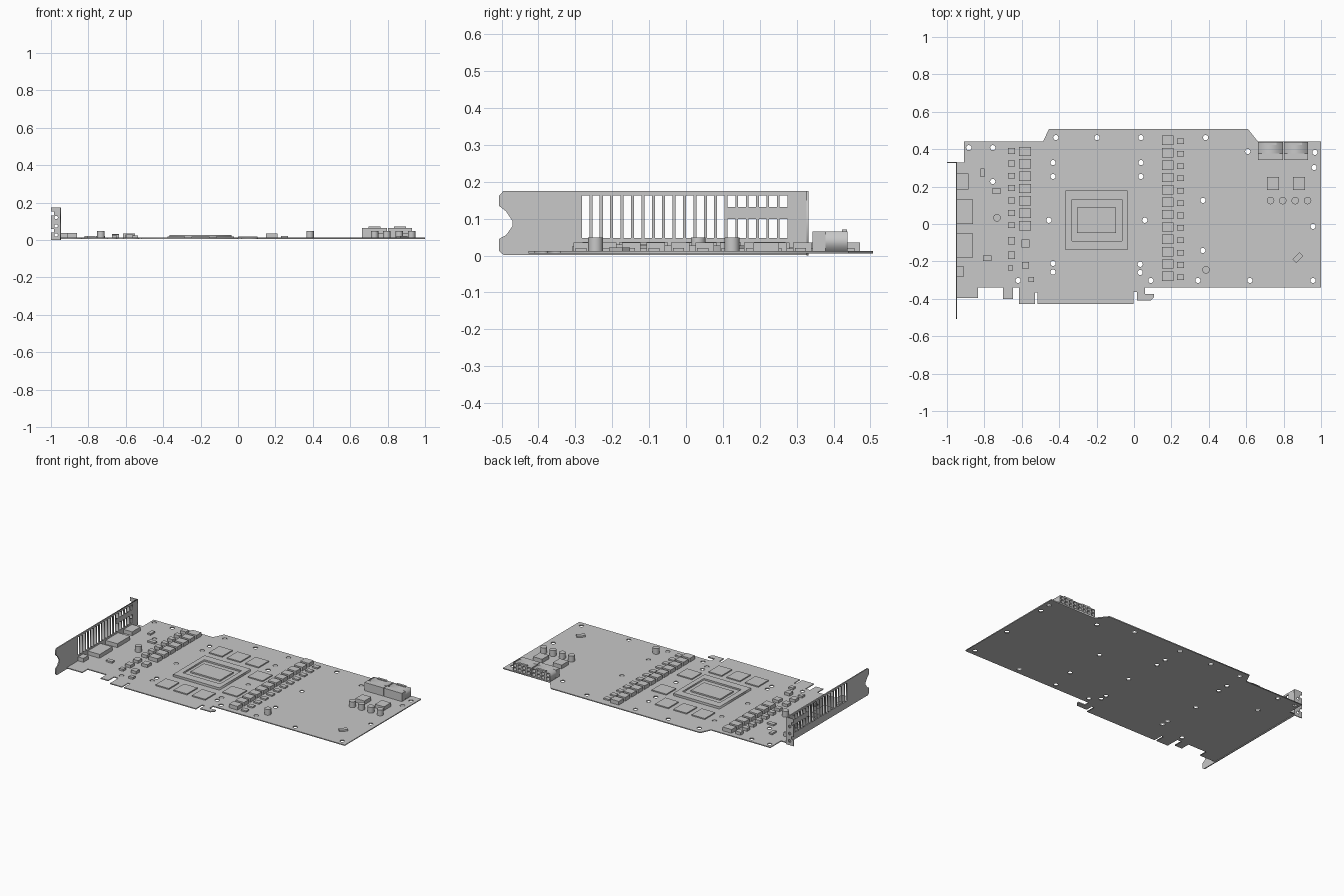
import bpy, math
from mathutils import Matrix

grey = bpy.data.materials.new("plain grey")
grey.diffuse_color = (0.58, 0.58, 0.58, 1)
TOP = 0.012  # upper face of the board

XY = Matrix.Identity(3)
YZ = Matrix(((0, 0, 1), (1, 0, 0), (0, 1, 0)))
XZ = Matrix(((1, 0, 0), (0, 0, -1), (0, 1, 0)))


def mesh_object(name, mesh):
    ob = bpy.data.objects.new(name, mesh)
    bpy.context.collection.objects.link(ob)
    mesh.materials.clear()
    mesh.materials.append(grey)
    return ob


def plate(name, loops, thick, loc, rot=XY):
    """Extruded flat profile; later loops inside the first become holes."""
    cu = bpy.data.curves.new(name, 'CURVE')
    cu.dimensions = '2D'
    cu.fill_mode = 'BOTH'
    cu.extrude = thick / 2
    for pts in loops:
        sp = cu.splines.new('POLY')
        sp.points.add(len(pts) - 1)
        for p, q in zip(sp.points, pts):
            p.co = (q[0], q[1], 0, 1)
        sp.use_cyclic_u = True
    tmp = bpy.data.objects.new("tmp", cu)
    bpy.context.collection.objects.link(tmp)
    dg = bpy.context.evaluated_depsgraph_get()
    me = bpy.data.meshes.new_from_object(tmp.evaluated_get(dg))
    bpy.data.objects.remove(tmp)
    me.transform(Matrix.Translation(loc) @ rot.to_4x4())
    return mesh_object(name, me)


def rect(x0, x1, y0, y1):
    return [(x0, y0), (x1, y0), (x1, y1), (x0, y1)]


def ring(x, y, r, n=14):
    return [(x + r * math.cos(2 * math.pi * i / n), y + r * math.sin(2 * math.pi * i / n)) for i in range(n)]


def box(name, x, y, sx, sy, z1, z0=TOP, turn=0):
    v = [(a * sx / 2, b * sy / 2, c) for c in (z0, z1) for a, b in ((-1, -1), (1, -1), (1, 1), (-1, 1))]
    f = [(3, 2, 1, 0), (4, 5, 6, 7), (0, 1, 5, 4), (1, 2, 6, 5), (2, 3, 7, 6), (3, 0, 4, 7)]
    me = bpy.data.meshes.new(name)
    me.from_pydata(v, [], f)
    me.transform(Matrix.Translation((x, y, 0)) @ Matrix.Rotation(turn, 4, 'Z'))
    return mesh_object(name, me)


# circuit board with edge connector and mounting holes
outline = [(-.91, .44), (-.91, .33), (-.947, .33), (-.947, -.395), (-.835, -.395), (-.835, -.34),
           (-.70, -.34), (-.70, -.40), (-.647, -.40), (-.647, -.34), (-.615, -.34), (-.615, -.427),
           (-.53, -.427), (-.53, -.365), (-.515, -.365), (-.515, -.427), (-.002, -.427), (-.002, -.363),
           (.017, -.363), (.017, -.41), (.09, -.41), (.107, -.39), (.107, -.375), (.06, -.375),
           (.06, -.34), (1, -.34), (1, .44), (.663, .44), (.61, .507), (-.455, .507), (-.487, .44)]
holes = [(-.883, .408), (-.755, .408), (-.755, .227), (-.418, .462), (-.198, .462), (.037, .462),
         (.383, .462), (.608, .388), (.967, .383), (.963, .302), (-.433, .328), (-.433, .254),
         (.037, .328), (.037, .254), (.369, .126), (-.455, .02), (.058, .02), (.957, -.013),
         (.368, -.142), (-.433, -.211), (-.433, -.257), (.033, -.215), (.033, -.259), (-.62, -.302),
         (.09, -.302), (.342, -.302), (.62, -.302), (.957, -.302)]
plate("circuit_board", [outline] + [ring(x, y, .014) for x, y in holes], .006, (0, 0, TOP - .003))

# rear bracket with vent slots
prof = [(-.495, .175), (-.507, .162), (-.507, .135), (-.488, .12), (-.470, .093), (-.470, .08),
        (-.488, .055), (-.507, .045), (-.507, .013), (-.495, .002), (.327, .002), (.327, .175)]
slots = []
for i in range(20):
    y = -.282 + .0282 * i
    if i < 14:
        slots.append(rect(y, y + .020, .047, .163))
    else:
        slots.append(rect(y, y + .021, .047, .099))
        slots.append(rect(y, y + .021, .131, .163))
plate("rear_bracket", [prof] + slots, .007, (-.9495, 0, 0), YZ)

# bracket mounting tab with screw holes and open notches
tab = [(-.946, 0), (-.946, .175), (-1, .175), (-1, .152), (-.985, .152), (-.985, .132), (-1, .132),
       (-1, .06), (-.985, .06), (-.985, .04), (-1, .04), (-1, 0)]
plate("bracket_tab", [tab, ring(-.972, .12, .009), ring(-.972, .075, .009), ring(-.972, .027, .009)],
      .006, (0, .329, 0), XZ)

# processor package: raised frame, sunken floor and die
plate("processor_frame", [rect(-.365, -.035, -.14, .18), rect(-.332, -.065, -.09, .13)],
      .015, (0, 0, TOP + .0075))
box("processor_floor", -.1985, .02, .267, .22, .017)
box("processor_die", -.2, .02, .21, .135, .026)

# memory chips around the processor
for x in (-.33, -.2, -.07):
    for y in (.295, -.25):
        box("memory_chip", x, y, .095, .105, .019)
for y in (.15, -.11):
    box("memory_chip", .053, y, .105, .1, .019)

# power stages: two columns each side of the processor
for i in range(12):
    y = .447 - .0661 * i
    box("right_choke", .18, y, .06, .05, .036)
    box("right_driver", .249, y - .005, .038, .03, .021)
for i in range(7):
    y = .388 - .0661 * i
    box("left_choke", -.583, y, .064, .05, .036)
    box("left_driver", -.655, y + .002, .038, .031, .031)
for x, y in ((-.655, -.09), (-.655, -.168)):
    box("left_choke_small", x, y, .038, .04, .03)
box("left_driver_small", -.66, -.235, .028, .028, .025)
box("left_driver_small", -.58, -.105, .042, .042, .03)
box("left_driver_small", -.58, -.22, .038, .036, .03)
box("left_driver_small", -.55, -.296, .03, .026, .025)

# display sockets behind the bracket
for x0, x1, y0, y1 in ((-.95, -.885, .185, .27), (-.947, -.862, 0, .13),
                       (-.947, -.862, -.18, -.05), (-.947, -.908, -.28, -.228)):
    box("display_socket", (x0 + x1) / 2, (y0 + y1) / 2, x1 - x0, y1 - y0, .037)

# small controller chips
box("small_chip", -.811, .273, .022, .045, .022)
box("small_chip", -.735, .177, .048, .027, .022)
box("small_chip", -.784, -.183, .044, .027, .022)
box("small_chip", .877, -.18, .052, .028, .022, turn=math.radians(45))

# power filter coils and round capacitors
for x in (.743, .883):
    box("filter_coil", x, .217, .064, .07, .036)
for x, y in ((-.733, .033), (.385, -.245), (.73, .125), (.795, .125), (.862, .125), (.928, .125)):
    plate("capacitor", [ring(x, y, .02, 16)], .037, (0, 0, TOP + .0185))

# power sockets: pin openings face the back edge, with a latch on top
for x0, x1 in ((.663, .797), (.801, .93)):
    cx, w = (x0 + x1) / 2, x1 - x0
    pitch = w / 4
    pins = []
    for i in range(4):
        for z in (.018, .042):
            px = x0 + pitch * (i + .5)
            pins.append(rect(px - .011, px + .011, z, z + .018))
    plate("power_socket_front", [rect(x0, x1, TOP, .065)] + pins, .06, (0, .408, 0), XZ)
    box("power_socket_back", cx, .3605, w, .035, .065)
    box("power_socket_latch", cx, .43, .065, .014, .071, .065)
